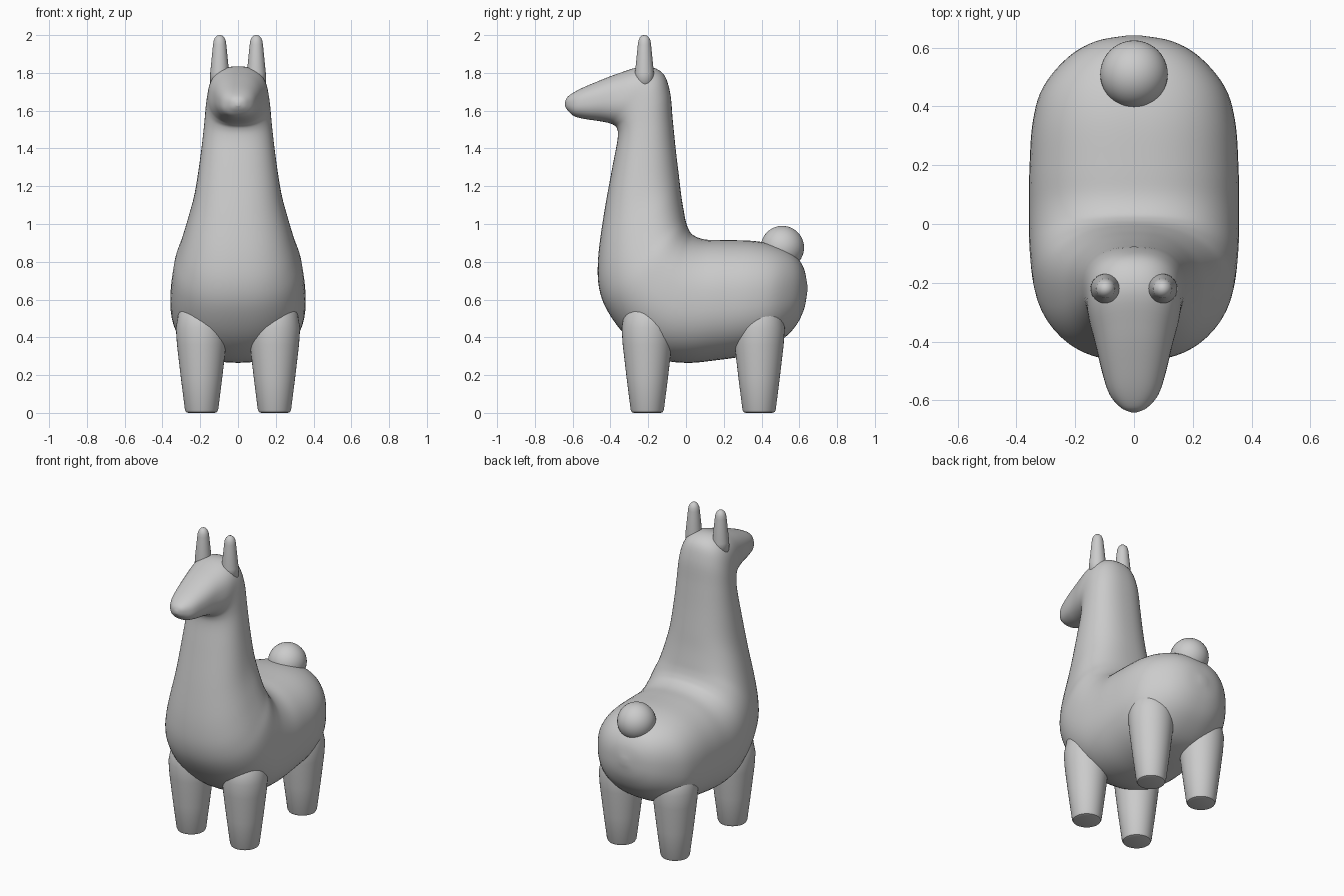
import bpy, bmesh, math
from mathutils import Vector

if "Cube" in bpy.data.objects:
    bpy.data.objects.remove(bpy.data.objects["Cube"])


def finish(name, bm):
    bmesh.ops.recalc_face_normals(bm, faces=bm.faces)
    mesh = bpy.data.meshes.new(name)
    bm.to_mesh(mesh)
    bm.free()
    for p in mesh.polygons:
        p.use_smooth = True
    ob = bpy.data.objects.new(name, mesh)
    bpy.context.collection.objects.link(ob)
    return ob


def skin(bm, rings):
    n = len(rings[0])
    for a, b in zip(rings, rings[1:]):
        for i in range(n):
            j = (i + 1) % n
            bm.faces.new((a[i], a[j], b[j], b[i]))
    bm.faces.new(rings[0])
    bm.faces.new(rings[-1])


def catmull(keys, steps):
    out = []
    for i in range(len(keys) - 1):
        p0, p1 = keys[max(i - 1, 0)], keys[i]
        p2, p3 = keys[i + 1], keys[min(i + 2, len(keys) - 1)]
        for s in range(steps):
            t = s / steps
            out.append([0.5 * (2 * b + (c - a) * t + (2 * a - 5 * b + 4 * c - d) * t * t
                               + (3 * b - a - 3 * c + d) * t ** 3)
                        for a, b, c, d in zip(p0, p1, p2, p3)])
    return out + [list(keys[-1])]


def lathe(name, profile, x, y, segs=40):
    bm = bmesh.new()
    rings = [[bm.verts.new((x + r * math.cos(2 * math.pi * i / segs),
                            y + r * math.sin(2 * math.pi * i / segs), z))
              for i in range(segs)] for r, z in profile]
    skin(bm, rings)
    return finish(name, bm)


# Body, neck and head: rings from rump to snout
# (upper y, upper z, lower y, lower z, half width)
keys = [
    (.642, .68, .642, .64, .02), (.622, .77, .622, .54, .13),
    (.57, .84, .565, .44, .225), (.48, .885, .45, .345, .31),
    (.36, .91, .33, .305, .345), (.2, .915, .17, .28, .356),
    (.1, .918, 0, .265, .358), (.04, .94, -.15, .29, .357),
    (.015, .97, -.30, .39, .35), (0, 1.01, -.41, .53, .335),
    (-.01, 1.06, -.46, .66, .306), (-.025, 1.15, -.465, .82, .27),
    (-.037, 1.25, -.435, 1.05, .23), (-.055, 1.4, -.39, 1.3, .2),
    (-.07, 1.55, -.362, 1.45, .182), (-.085, 1.7, -.365, 1.505, .172),
    (-.125, 1.80, -.385, 1.525, .163), (-.22, 1.835, -.41, 1.535, .153),
    (-.35, 1.80, -.46, 1.545, .131), (-.48, 1.75, -.53, 1.555, .108),
    (-.57, 1.71, -.59, 1.57, .083), (-.625, 1.675, -.625, 1.60, .045),
    (-.641, 1.645, -.641, 1.625, .01)]
bm = bmesh.new()
rings = []
SEGS, POWER = 56, 2 / 2.35
for ya, za, yb, zb, w in catmull(keys, 5):
    a, b = Vector((0, ya, za)), Vector((0, yb, zb))
    mid, half = (a + b) / 2, (a - b) / 2
    ring = []
    for i in range(SEGS):
        t = 2 * math.pi * i / SEGS
        c, s = math.cos(t), math.sin(t)
        c = math.copysign(abs(c) ** POWER, c)
        s = math.copysign(abs(s) ** POWER, s)
        ring.append(bm.verts.new(mid + half * s + Vector((w * c, 0, 0))))
    rings.append(ring)
skin(bm, rings)
finish("body_neck_head", bm)

# Legs and ears, mirrored left and right
leg = [(.07, 0), (.082, .004), (.088, .016), (.11, .19), (.13, .36),
       (.136, .45), (.12, .54), (.08, .59), (.02, .61)]
ear = [(.052, 1.72), (.05, 1.8), (.035, 1.95), (.032, 1.97),
       (.025, 1.986), (.014, 1.997), (.004, 2.0)]
for side, sx in (("left", 1), ("right", -1)):
    for end, y in (("front", -.205), ("rear", .387)):
        ob = lathe(f"{end}_{side}_leg", leg, sx * .193, y)
        bpy.context.view_layer.objects.active = ob
        ob.select_set(True)
        bpy.ops.object.shade_smooth_by_angle(angle=math.radians(40))
        ob.select_set(False)
    lathe(f"{side}_ear", ear, sx * .097, -.22, 24)

# Tail
bm = bmesh.new()
bmesh.ops.create_uvsphere(bm, u_segments=40, v_segments=24, radius=.115)
bmesh.ops.translate(bm, verts=bm.verts, vec=(0, .51, .875))
finish("tail", bm)
